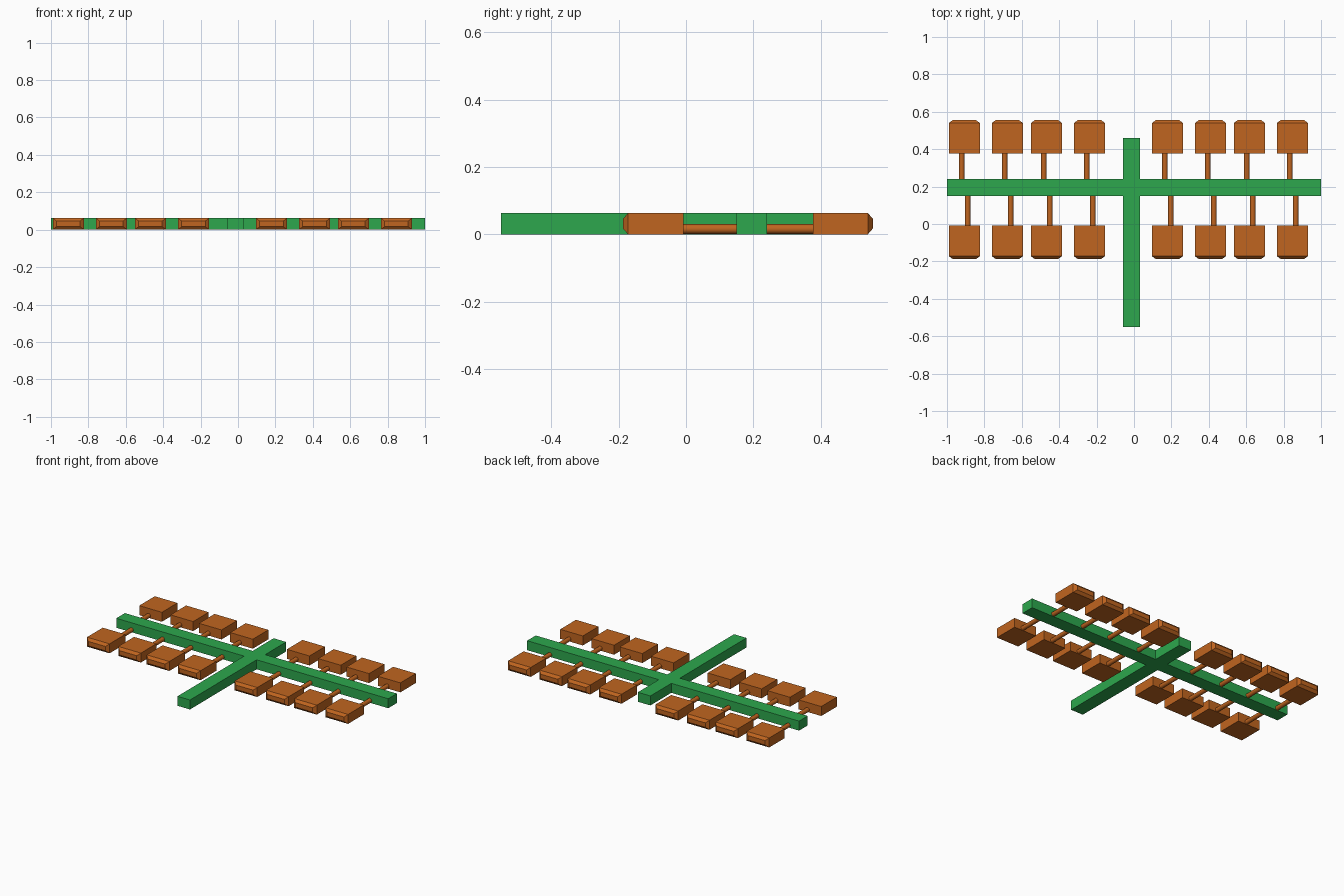
import bpy, bmesh, math

if "Cube" in bpy.data.objects:
    bpy.data.objects.remove(bpy.data.objects["Cube"])

H = 0.063  # common height of bars and blocks


def material(name, rgb):
    m = bpy.data.materials.new(name)
    m.diffuse_color = (*rgb, 1)
    m.use_nodes = True
    m.node_tree.nodes["Principled BSDF"].inputs["Base Color"].default_value = m.diffuse_color
    return m


green = material("green", (0.026, 0.39, 0.075))
orange = material("orange", (0.53, 0.13, 0.014))


def add_object(name, bm, mat):
    bmesh.ops.recalc_face_normals(bm, faces=bm.faces)
    me = bpy.data.meshes.new(name)
    bm.to_mesh(me)
    bm.free()
    me.materials.append(mat)
    ob = bpy.data.objects.new(name, me)
    bpy.context.collection.objects.link(ob)
    return ob


def extruded(name, outline, mat):
    bm = bmesh.new()
    face = bm.faces.new([bm.verts.new((x, y, 0)) for x, y in outline])
    top = bmesh.ops.extrude_face_region(bm, geom=[face])["geom"]
    verts = [v for v in top if isinstance(v, bmesh.types.BMVert)]
    bmesh.ops.translate(bm, verts=verts, vec=(0, 0, H))
    return add_object(name, bm, mat)


def block(name, x, y_in, y_mid, y_out):
    """Box whose outer end tapers to a smaller rectangle."""
    bm = bmesh.new()
    rings = []
    for y, dx, dz in ((y_in, 0, 0), (y_mid, 0, 0), (y_out, 0.02, 0.017)):
        w = 0.083 - dx
        rings.append([bm.verts.new((x + sx * w, y, z)) for sx, z in
                      ((-1, dz), (1, dz), (1, H - dz), (-1, H - dz))])
    for a, b in zip(rings, rings[1:]):
        for i in range(4):
            j = (i + 1) % 4
            bm.faces.new((a[i], a[j], b[j], b[i]))
    bm.faces.new(rings[0])
    bm.faces.new(rings[-1])
    return add_object(name, bm, orange)


def rod(name, x, y0, y1):
    bpy.ops.mesh.primitive_cylinder_add(
        vertices=16, radius=0.0145, depth=y1 - y0,
        location=(x, (y0 + y1) / 2, 0.0155), rotation=(math.pi / 2, 0, 0))
    ob = bpy.context.object
    ob.name = name
    ob.data.materials.append(orange)
    bpy.ops.object.shade_smooth_by_angle(angle=math.radians(40))


# Crossed bars as one solid
extruded("crossed_bars", [
    (-0.06, -0.55), (0.032, -0.55), (0.032, 0.15), (1, 0.15),
    (1, 0.24), (0.032, 0.24), (0.032, 0.46), (-0.06, 0.46),
    (-0.06, 0.24), (-1, 0.24), (-1, 0.15), (-0.06, 0.15)], green)

# Rows of blocks, each joined to the long bar by a thin rod
columns = (-0.907, -0.677, -0.468, -0.238, 0.179, 0.409, 0.617, 0.847)
for i, x in enumerate(columns, 1):
    block(f"front_block_{i}", x, -0.007, -0.172, -0.187)
    rod(f"front_rod_{i}", x + 0.018, -0.01, 0.155)
    block(f"back_block_{i}", x, 0.377, 0.54, 0.555)
    rod(f"back_rod_{i}", x - 0.014, 0.235, 0.38)
